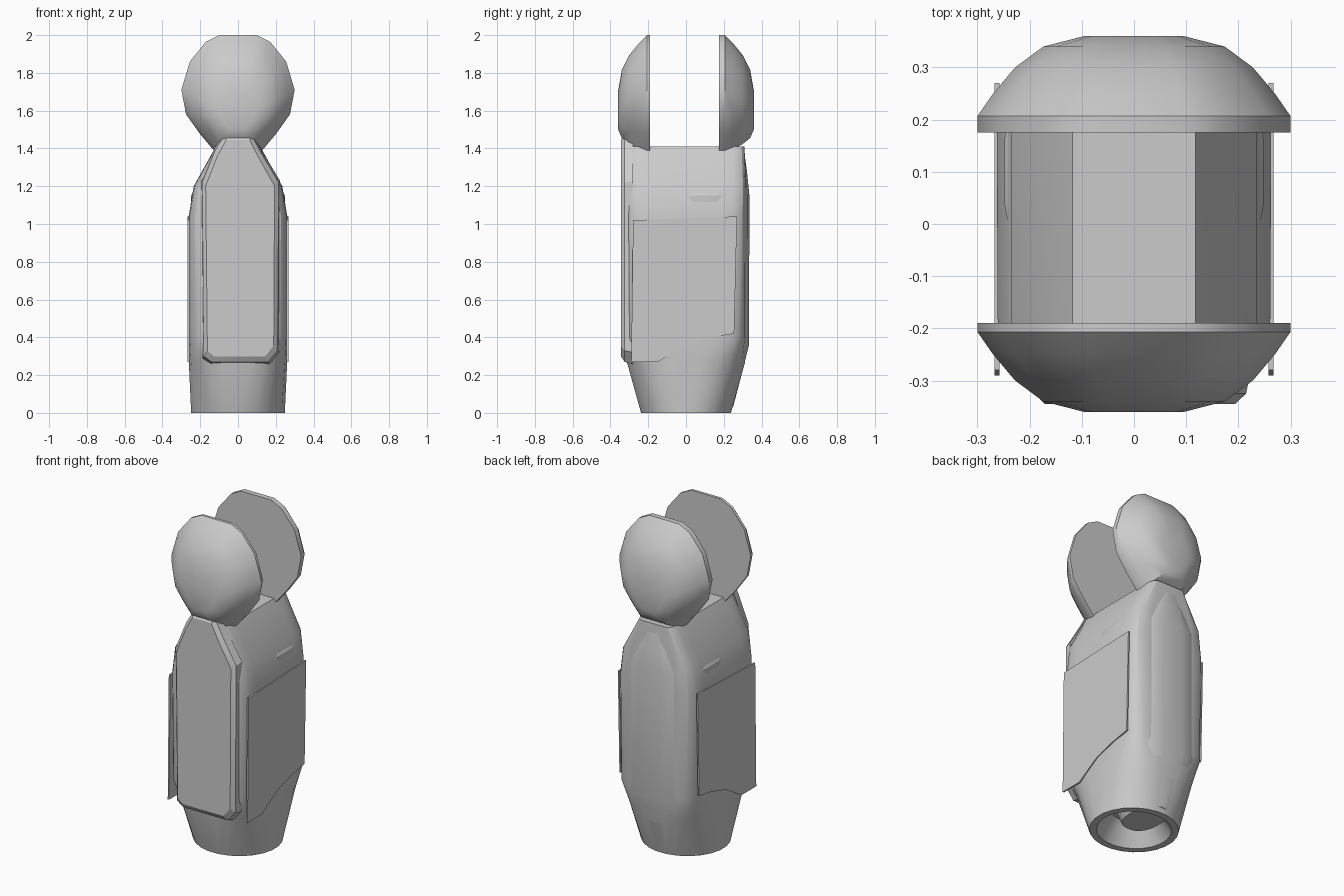
import bpy
import bmesh
import math

cube = bpy.data.objects.get("Cube")
if cube:
    bpy.data.objects.remove(cube, do_unlink=True)

grey = bpy.data.materials.new("plain grey")
grey.use_nodes = True
GREY = (0.6, 0.6, 0.6, 1)
grey.diffuse_color = GREY
grey.node_tree.nodes["Principled BSDF"].inputs["Base Color"].default_value = GREY


def loft(name, rings, angle=25):
    """Skin a list of equal-length point rings and cap both ends."""
    bm = bmesh.new()
    loops = [[bm.verts.new(p) for p in ring] for ring in rings]
    n = len(loops[0])
    for low, high in zip(loops, loops[1:]):
        for i in range(n):
            j = (i + 1) % n
            bm.faces.new((low[i], low[j], high[j], high[i]))
    bm.faces.new(loops[0])
    bm.faces.new(loops[-1])
    bmesh.ops.recalc_face_normals(bm, faces=bm.faces)
    mesh = bpy.data.meshes.new(name)
    bm.to_mesh(mesh)
    bm.free()
    mesh.materials.append(grey)
    obj = bpy.data.objects.new(name, mesh)
    bpy.context.collection.objects.link(obj)
    bpy.ops.object.select_all(action="DESELECT")
    obj.select_set(True)
    bpy.context.view_layer.objects.active = obj
    bpy.ops.object.shade_smooth_by_angle(angle=math.radians(angle))
    return obj


def section(z, hx, hy, power, y0=0.0, count=24):
    """Horizontal rounded-rectangle ring; a higher power is squarer."""
    ring = []
    for i in range(count):
        a = math.tau * (i + 0.5) / count
        c, s = math.cos(a), math.sin(a)
        ring.append((math.copysign(abs(c) ** (2 / power), c) * hx,
                     y0 + math.copysign(abs(s) ** (2 / power), s) * hy, z))
    return ring


# Body: round hollow foot growing into a square trunk with a sloped roof
loft("body", [
    section(0.12, 0.13, 0.12, 2),
    section(0.0, 0.21, 0.20, 2),
    section(0.0, 0.25, 0.24, 2),
    section(0.27, 0.262, 0.315, 3),
    section(0.40, 0.262, 0.32, 6),
    section(1.04, 0.262, 0.32, 7),
    section(1.20, 0.235, 0.32, 8),
    section(1.41, 0.118, 0.31, 9)])

# Rounded back shell, narrowing to the foot and to the neck
loft("back_shell", [
    section(z, hx, y - 0.1, power, 0.1) for z, hx, y, power in (
        (0.03, 0.10, 0.25, 2.5), (0.20, 0.20, 0.295, 2.7),
        (0.36, 0.25, 0.335, 3), (1.15, 0.25, 0.337, 3),
        (1.27, 0.18, 0.325, 3), (1.38, 0.10, 0.31, 3))])

# Front panel with a narrow tongue overlapping the head
front = [(-0.18, 0.30), (-0.14, 0.27), (0.16, 0.27), (0.21, 0.33),
         (0.215, 1.22), (0.12, 1.38), (0.07, 1.475), (-0.07, 1.475),
         (-0.12, 1.39), (-0.19, 1.22)]


def front_ring(y, k):
    return [(x * k, y, 0.85 + (z - 0.85) * (1 + k) / 2) for x, z in front]


loft("front_panel", [front_ring(-0.28, 1.04), front_ring(-0.325, 1.0),
                     front_ring(-0.345, 0.9)])

# Thin side plates
side = [(-0.29, 0.27), (-0.15, 0.27), (0.0, 0.36), (0.14, 0.40),
        (0.255, 0.42), (0.27, 1.04), (-0.28, 1.02)]
for word, s in (("left", 1), ("right", -1)):
    loft(word + "_side_plate",
         [[(s * x, y, z) for y, z in side] for x in (0.258, 0.267)])

# Domed heads: flat inner face, bulging outwards, tapering to the neck
half = [(0.10, 2.0), (0.17, 1.965), (0.255, 1.86), (0.30, 1.71),
        (0.275, 1.58), (0.20, 1.475), (0.12, 1.38)]
outline = half + [(-x, z) for x, z in reversed(half)]
PIVOT = 1.56
for word, s, inner in (("front", -1, 0.19), ("back", 1, 0.175)):
    steps = ((inner, 1), (0.207, 1), (0.25, 0.9), (0.30, 0.76),
             (0.34, 0.58), (0.36, 0.32))
    loft(word + "_head",
         [[(x * k, s * y, PIVOT + (z - PIVOT) * k) for x, z in outline]
          for y, k in steps], 30)
